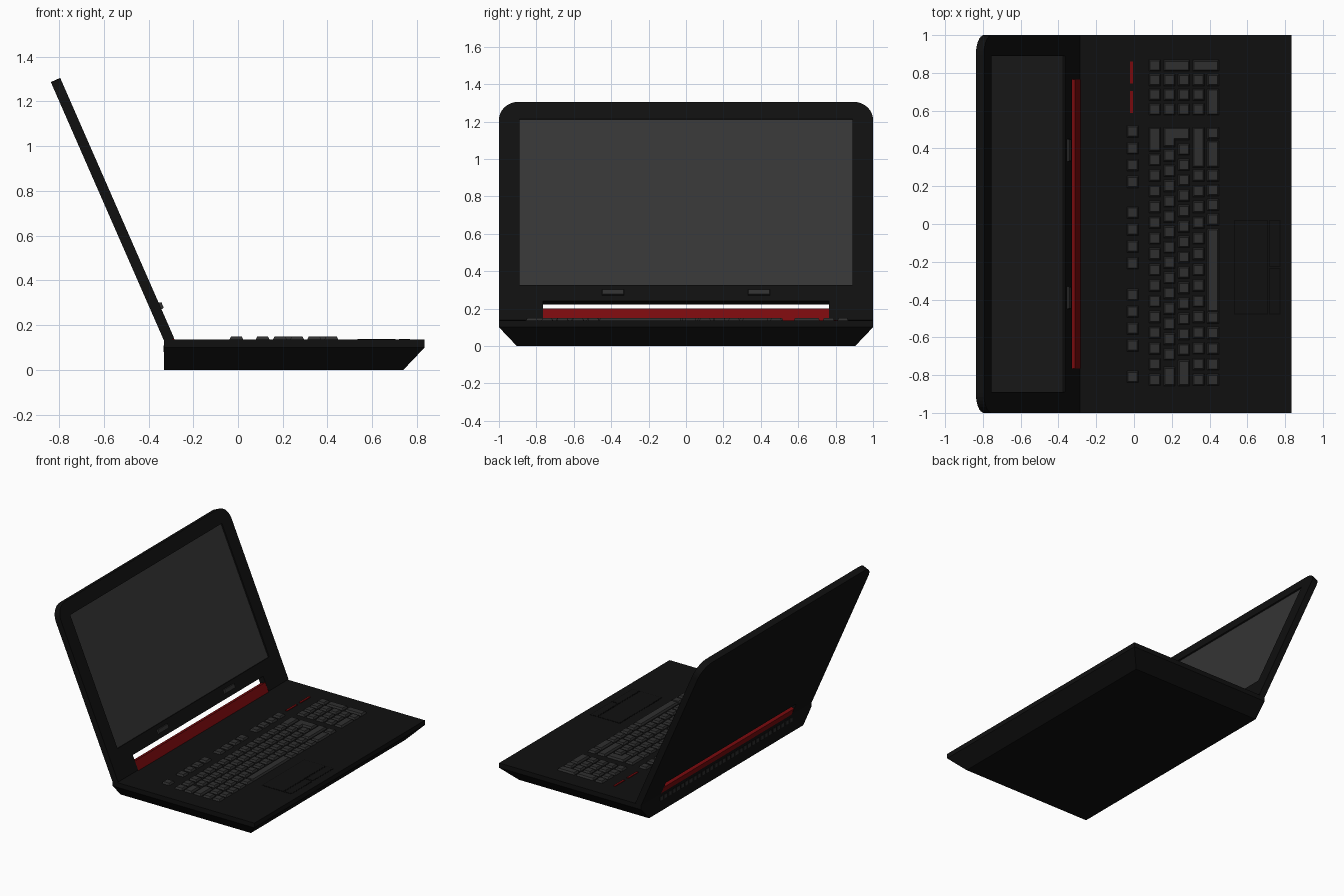
import bpy, bmesh, math
from mathutils import Matrix, Vector

if "Cube" in bpy.data.objects:
    bpy.data.objects.remove(bpy.data.objects["Cube"])


def material(name, color):
    mat = bpy.data.materials.new(name)
    mat.use_nodes = True
    mat.diffuse_color = (*color, 1)
    mat.node_tree.nodes["Principled BSDF"].inputs["Base Color"].default_value = (*color, 1)
    return mat


shell_black = material("shell black", (0.005, 0.005, 0.005))
seam_black = material("seam black", (0.002, 0.002, 0.002))
key_grey = material("key grey", (0.028, 0.028, 0.028))
screen_grey = material("screen grey", (0.035, 0.035, 0.035))
trim_red = material("trim red", (0.19, 0.003, 0.004))


def finish(name, bm, mat, matrix=None):
    bmesh.ops.recalc_face_normals(bm, faces=bm.faces)
    mesh = bpy.data.meshes.new(name)
    bm.to_mesh(mesh)
    bm.free()
    mesh.materials.append(mat)
    obj = bpy.data.objects.new(name, mesh)
    bpy.context.collection.objects.link(obj)
    if matrix:
        obj.matrix_world = matrix
    return obj


def loft(bm, rings):
    """Closed solid through rectangles given as (x0, x1, y0, y1, z)."""
    loops = [[bm.verts.new(p) for p in ((a, c, z), (b, c, z), (b, d, z), (a, d, z))]
             for a, b, c, d, z in rings]
    bm.faces.new(loops[0][::-1])
    bm.faces.new(loops[-1])
    for low, high in zip(loops, loops[1:]):
        for i in range(4):
            j = (i + 1) % 4
            bm.faces.new((low[i], low[j], high[j], high[i]))


def block(bm, x0, x1, y0, y1, z0, z1, taper=0):
    loft(bm, [(x0, x1, y0, y1, z0),
              (x0 + taper, x1 - taper, y0 + taper, y1 - taper, z1)])


def box_object(name, mat, *bounds, taper=0, matrix=None):
    bm = bmesh.new()
    block(bm, *bounds, taper=taper)
    return finish(name, bm, mat, matrix)


# Base with undercut front and sides
DECK, BACK, FRONT = 0.135, -0.33, 0.835
bm = bmesh.new()
loft(bm, [(BACK, FRONT - 0.095, -0.905, 0.905, 0),
          (BACK, FRONT, -1, 1, 0.1),
          (BACK, FRONT, -1, 1, DECK)])
finish("base", bm, shell_black)

# Lid frame: local x runs across, local y up the lid, local z out of the screen
HEIGHT, THICK, RADIUS = 1.272, 0.046, 0.105
up = Vector((-0.401, 0, 0.916)).normalized()
across = Vector((0, 1, 0))
lid_matrix = Matrix((across, up, across.cross(up))).transposed().to_4x4()
lid_matrix.translation = (-0.285, 0, 0.14)

# Lid outline with rounded top corners and a hinge notch at the bottom
NOTCH, NOTCH_TOP = 0.765, 0.109
half = [(NOTCH, NOTCH_TOP), (NOTCH, 0), (1, 0)]
for i in range(9):
    a = math.pi / 2 * i / 8
    half.append((1 - RADIUS + RADIUS * math.cos(a), HEIGHT - RADIUS + RADIUS * math.sin(a)))
outline = half + [(-x, y) for x, y in reversed(half)]
bm = bmesh.new()
face = bm.faces.new([bm.verts.new((x, y, -THICK)) for x, y in outline])
out = bmesh.ops.extrude_face_region(bm, geom=[face])
bmesh.ops.translate(bm, vec=(0, 0, THICK),
                    verts=[v for v in out["geom"] if isinstance(v, bmesh.types.BMVert)])
lid = finish("lid", bm, shell_black, lid_matrix)

# Screen recess
RECESS = 0.012
opening = (-0.89, 0.89, 0.203, 1.172)
cutter = box_object("recess_cutter", shell_black, *opening, -RECESS, RECESS, matrix=lid_matrix)
cutter.hide_render = True
cut = lid.modifiers.new("recess", "BOOLEAN")
cut.operation = "DIFFERENCE"
cut.solver = "EXACT"
cut.object = cutter
bpy.context.view_layer.objects.active = lid
bpy.ops.object.modifier_apply(modifier=cut.name)
bpy.data.objects.remove(cutter)
box_object("screen", screen_grey, *opening, -RECESS - 0.002, -RECESS + 0.002, matrix=lid_matrix)

# Hinge bar in the notch, and two rubber bumpers above it
box_object("hinge_bar", trim_red, -NOTCH, NOTCH, -0.01, 0.065, -THICK + 0.001, -0.001,
           matrix=lid_matrix)
for side in (-1, 1):
    box_object("bumper", key_grey, side * 0.39 - 0.06, side * 0.39 + 0.06,
               0.142, 0.175, -0.002, 0.012, taper=0.003, matrix=lid_matrix)

# Keyboard
columns = [0.11 + 0.077 * i for i in range(5)]
HALF = 0.031
keys = bmesh.new()


def key(y0, y1, first, last=None):
    """Key spanning y0 to y1 over one or more columns."""
    last = first if last is None else last
    block(keys, first - HALF, last + HALF, y0, y1, DECK, DECK + 0.014, taper=0.007)


def key_run(x, start, end, count):
    for i in range(count):
        y = start + (end - start) * i / (count - 1)
        key(y - HALF, y + HALF, x)


c0, c1, c2, c3, c4 = columns
TOP, BOTTOM = 0.512, -0.858
# single keys of the main block
key_run(c0, 0.34, -0.825, 15)
key_run(c1, 0.363, -0.69, 14)
key_run(c2, 0.395, -0.665, 14)
key_run(c3, 0.257, -0.825, 14)
key_run(c4, 0.257, 0.024, 4)
key_run(c4, -0.495, -0.825, 5)
# long keys of the main block
key(0.385, TOP, c0)
key(0.408, TOP, c1)
key(0.445, TOP, c1, c2)
key(BOTTOM, -0.757, c1)
key(BOTTOM, -0.72, c2)
key(0.3, TOP, c3)
key(0.45, TOP, c4)
key(0.3, 0.44, c4)
key(-0.465, -0.025, c4)
# number pad
key_run(c0, 0.84, 0.607, 4)
for x in (c1, c2, c3):
    key_run(x, 0.762, 0.607, 3)
key(0.809, 0.868, c1, c2)
key(0.809, 0.868, c3, c4)
key(0.731, 0.793, c4)
key(0.576, 0.716, c4)
# function keys
for start in (0.49, 0.06, -0.375):
    key_run(-0.007, start, start - 0.268, 4)
key(-0.84, -0.778, -0.007)
finish("keyboard", keys, key_grey)

# Red indicator strips beside the function keys
for y in (0.802, 0.645):
    box_object("indicator", trim_red, -0.02, -0.005, y - 0.058, y + 0.058, DECK, DECK + 0.005)

# Touchpad with two buttons, each a thin plate on a dark seam
for name, x0, x1, y0, y1 in (("touchpad", 0.53, 0.71, -0.48, 0.02),
                             ("button", 0.715, 0.775, -0.48, -0.233),
                             ("button", 0.715, 0.775, -0.227, 0.02)):
    box_object(name + "_seam", seam_black, x0, x1, y0, y1, DECK - 0.001, DECK + 0.001)
    box_object(name, shell_black, x0 + 0.005, x1 - 0.005, y0 + 0.005, y1 - 0.005,
               DECK, DECK + 0.002)

# Row of vents along the back of the base
vents = bmesh.new()
COUNT = 32
for i in range(COUNT):
    y = -0.76 + 1.52 * i / (COUNT - 1)
    block(vents, BACK - 0.003, BACK + 0.002, y - 0.015, y + 0.015, 0.08, 0.108)
finish("rear_vents", vents, key_grey)
